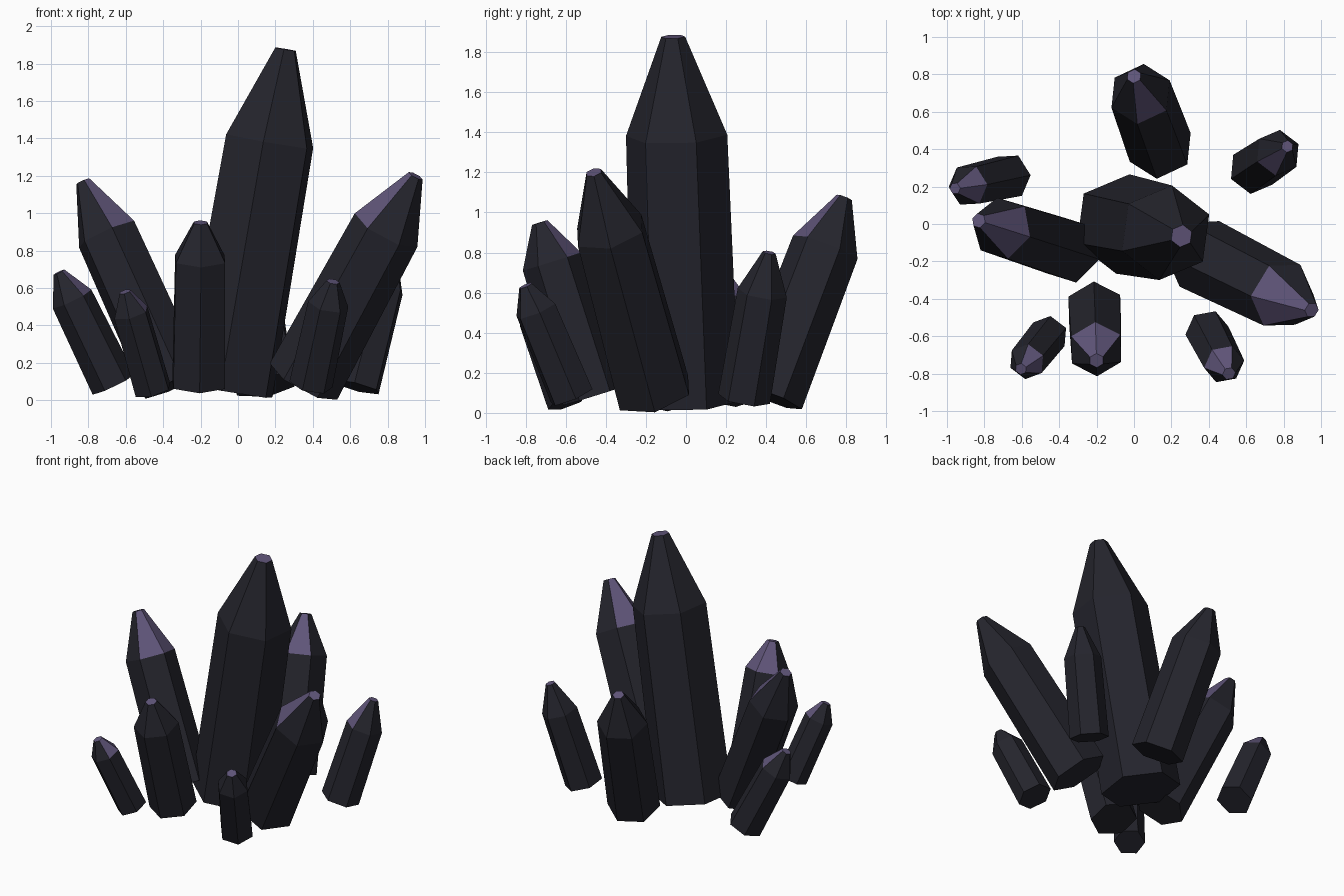
import bpy, bmesh, math
from mathutils import Vector

if "Cube" in bpy.data.objects:
    bpy.data.objects.remove(bpy.data.objects["Cube"])


def material(name, rgb):
    m = bpy.data.materials.new(name)
    m.diffuse_color = (*rgb, 1)
    m.use_nodes = True
    m.node_tree.nodes["Principled BSDF"].inputs["Base Color"].default_value = m.diffuse_color
    return m


dark = material("dark stone", (0.018, 0.018, 0.026))
purple = material("dusty purple", (0.115, 0.09, 0.19))


def crystal(name, base, tip, shoulder, radii, turn):
    """Six-sided prism from base to shoulder, narrowing to a small flat tip."""
    base, tip = Vector(base), Vector(tip)
    axis = (tip - base).normalized()
    a = math.radians(turn)
    u = Vector((math.cos(a), math.sin(a), 0))
    u = (u - axis * u.dot(axis)).normalized()
    v = axis.cross(u)
    bm = bmesh.new()
    rings = []
    for t, r in zip((0, shoulder, 1), radii):
        c = base.lerp(tip, t)
        rings.append([bm.verts.new(c + r * (u * math.cos(k * math.pi / 3) + v * math.sin(k * math.pi / 3)))
                      for k in range(6)])
    bm.faces.new(rings[0][::-1])
    cap = bm.faces.new(rings[2])
    sides = [[bm.faces.new((lo[k], lo[(k + 1) % 6], hi[(k + 1) % 6], hi[k])) for k in range(6)]
             for lo, hi in zip(rings, rings[1:])]
    bm.normal_update()
    # purple on the flat tip and on the point facets that look upwards
    cap.material_index = 1
    for f in sides[1]:
        f.material_index = int(f.normal.z > 0.58)
    me = bpy.data.meshes.new(name)
    bm.to_mesh(me)
    bm.free()
    me.materials.append(dark)
    me.materials.append(purple)
    bpy.context.collection.objects.link(bpy.data.objects.new(name, me))


# name, base centre, tip centre, shoulder fraction, radii (base, shoulder, tip), turn
crystal("main_crystal", (-.06, 0, .055), (.254, -.064, 1.877), .73, (.268, .255, .06), 22)
crystal("right_large_crystal", (.35, -.16, .10), (.95, -.46, 1.2), .736, (.205, .19, .042), 57)
crystal("left_large_crystal", (-.34, -.14, .085), (-.83, .018, 1.17), .74, (.18, .17, .04), 40)
crystal("back_large_crystal", (.14, .41, .08), (0, .79, 1.075), .75, (.18, .172, .04), 26)
crystal("back_right_crystal", (.635, .29, .07), (.82, .415, .80), .725, (.132, .125, .033), 24)
crystal("back_left_crystal", (-.665, .255, .085), (-.957, .19, .685), .76, (.125, .115, .032), 5)
crystal("front_crystal", (-.21, -.46, .085), (-.2, -.73, .95), .775, (.16, .152, .04), 33)
crystal("front_left_small_crystal", (-.455, -.59, .055), (-.605, -.775, .58), .79, (.105, .1, .032), 25)
crystal("front_right_small_crystal", (.39, -.57, .085), (.508, -.80, .635), .78, (.118, .11, .036), 7)
